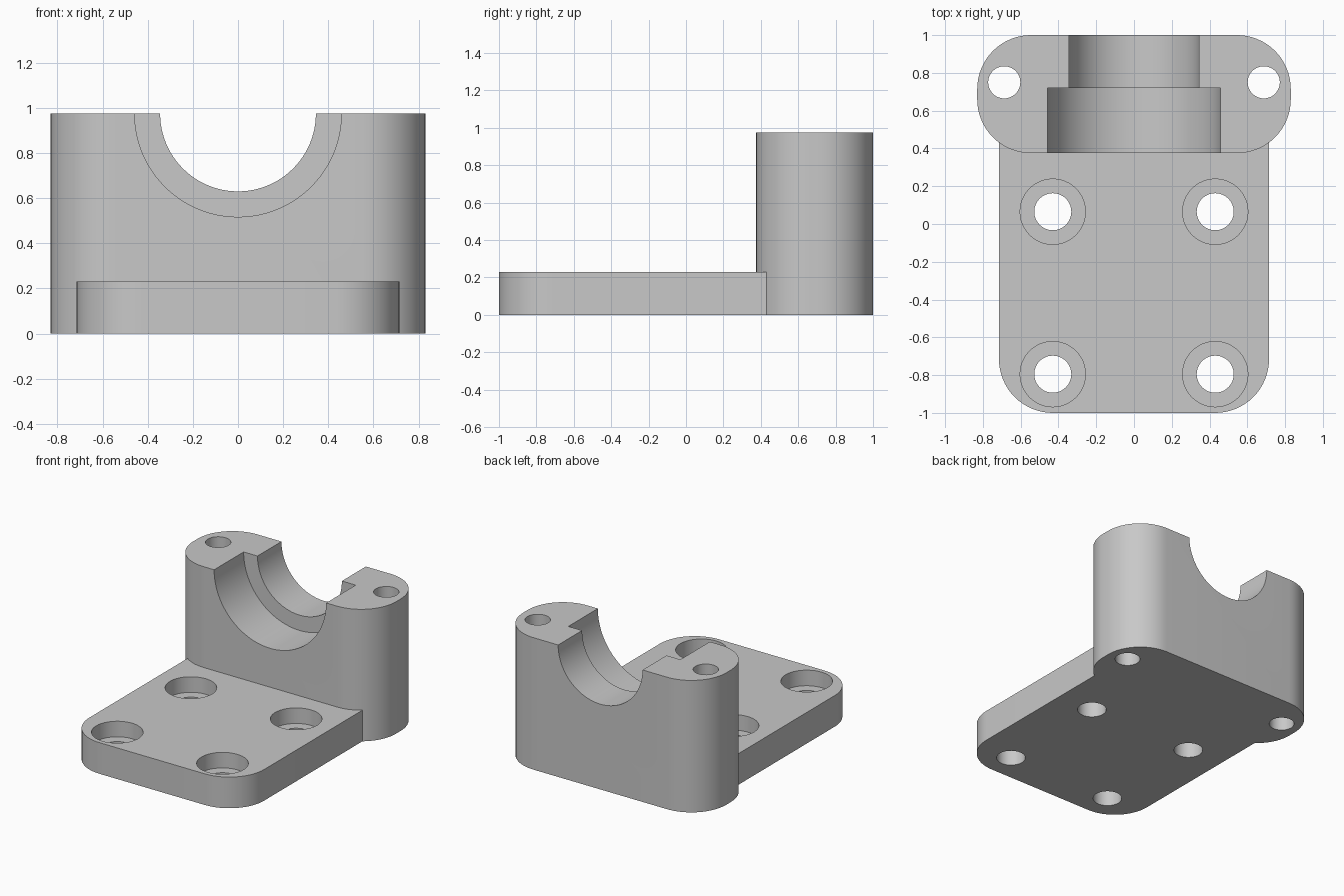
import bpy, bmesh, math
from math import pi, cos, sin

cube = bpy.data.objects.get("Cube")
if cube:
    bpy.data.objects.remove(cube, do_unlink=True)

grey = bpy.data.materials.new("machined grey")
grey.use_nodes = True
colour = (0.58, 0.58, 0.58, 1)
grey.diffuse_color = colour
grey.node_tree.nodes["Principled BSDF"].inputs["Base Color"].default_value = colour


def prism(name, outline, z0, z1):
    """Extrude a counter-clockwise xy outline from z0 to z1."""
    bm = bmesh.new()
    base = bm.faces.new([bm.verts.new((x, y, z0)) for x, y in outline])
    top = bmesh.ops.extrude_face_region(bm, geom=[base])["geom"]
    for v in top:
        if isinstance(v, bmesh.types.BMVert):
            v.co.z = z1
    bmesh.ops.recalc_face_normals(bm, faces=bm.faces)
    mesh = bpy.data.meshes.new(name)
    bm.to_mesh(mesh)
    bm.free()
    mesh.materials.append(grey)
    obj = bpy.data.objects.new(name, mesh)
    bpy.context.collection.objects.link(obj)
    return obj


def arc(cx, cy, r, start, sweep, steps):
    return [(cx + r * cos(start + sweep * i / steps),
             cy + r * sin(start + sweep * i / steps)) for i in range(steps + 1)]


def rounded(hx, y0, y1, r):
    """Rectangle outline with four rounded corners."""
    corners = [(hx - r, y1 - r), (r - hx, y1 - r), (r - hx, y0 + r), (hx - r, y0 + r)]
    return [p for i, (x, y) in enumerate(corners) for p in arc(x, y, r, i * pi / 2, pi / 2, 16)]


def combine(target, tool, operation):
    mod = target.modifiers.new(operation.title(), 'BOOLEAN')
    mod.operation = operation
    mod.solver = 'EXACT'
    mod.object = tool
    bpy.context.view_layer.objects.active = target
    bpy.ops.object.modifier_apply(modifier=mod.name)
    bpy.data.objects.remove(tool, do_unlink=True)


def drill(target, x, y, r, z0, z1):
    tool = prism("drill", arc(x, y, r, 0, 2 * pi, 48)[:-1], z0, z1)
    combine(target, tool, 'DIFFERENCE')


def bore(target, r, y0, y1):
    tool = prism("bore", arc(0, 0, r, 0, 2 * pi, 96)[:-1], -y1, -y0)
    tool.rotation_euler.x = pi / 2
    tool.location.z = HEIGHT
    bpy.context.view_layer.update()
    combine(target, tool, 'DIFFERENCE')


HEIGHT = 0.975
PLATE = 0.23

# Upright bearing block joined to the base plate
body = prism("bearing_bracket", rounded(0.83, 0.375, 1.0, 0.285), 0, HEIGHT)
plate_outline = [(0.715, 0.58), (-0.715, 0.58)] + rounded(0.715, -1.0, 0.58, 0.285)[34:]
combine(body, prism("base_plate", plate_outline, 0, PLATE), 'UNION')

# Stepped half-round saddle
bore(body, 0.345, 0.2, 1.2)
bore(body, 0.458, 0.2, 0.72)

for side in (-1, 1):
    # Clamp holes through the upright
    drill(body, side * 0.687, 0.75, 0.085, -0.1, HEIGHT + 0.1)
    # Counterbored mounting holes in the plate
    for y in (0.065, -0.795):
        drill(body, side * 0.43, y, 0.098, -0.1, PLATE + 0.1)
        drill(body, side * 0.43, y, 0.173, PLATE / 2, PLATE + 0.1)

bpy.ops.object.select_all(action='DESELECT')
body.select_set(True)
bpy.context.view_layer.objects.active = body
bpy.ops.object.shade_smooth_by_angle(angle=math.radians(30))
